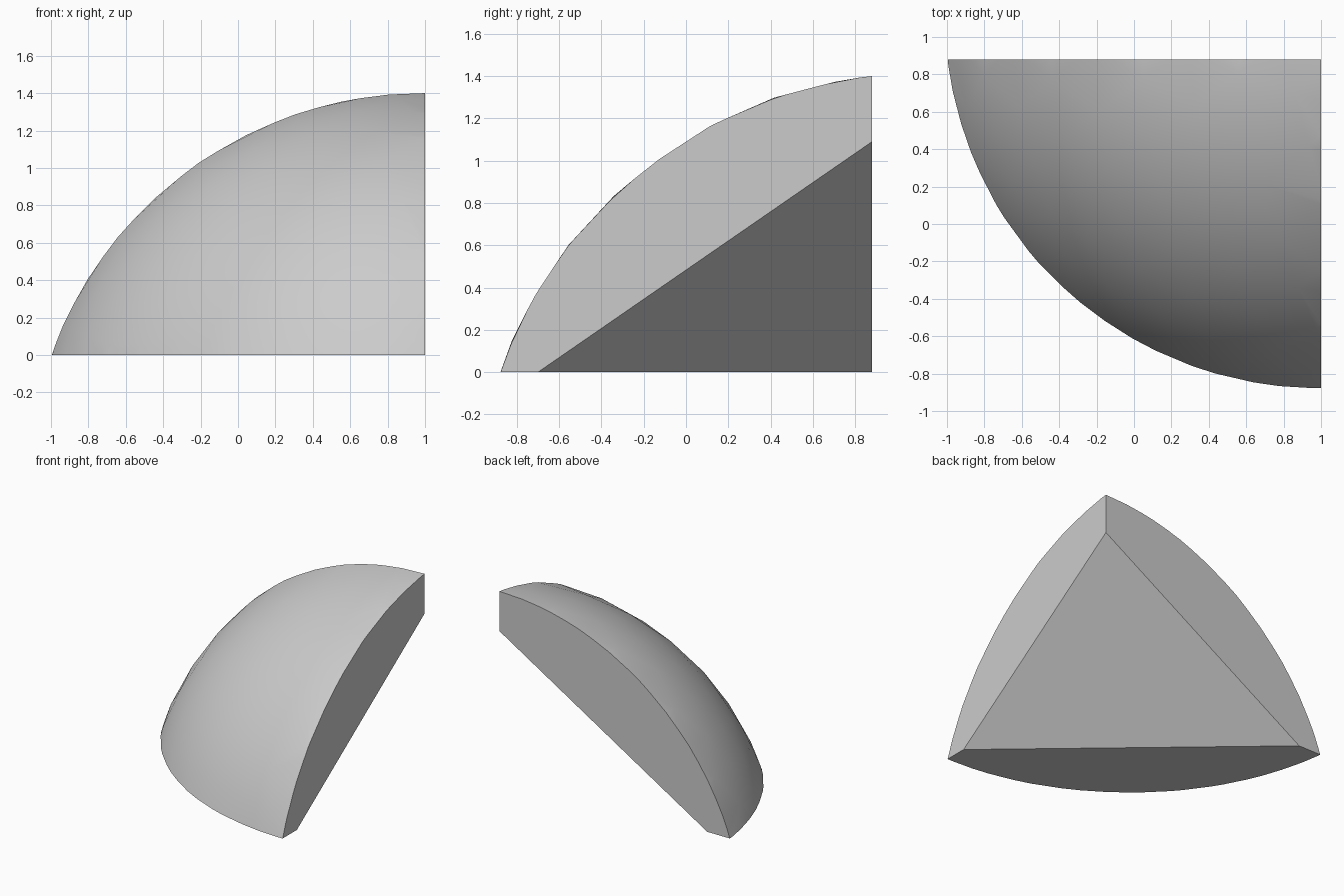
import bpy
import bmesh
from mathutils import Matrix, Vector

# Remove the default cube
cube = bpy.data.objects.get("Cube")
if cube:
    bpy.data.objects.remove(cube, do_unlink=True)

CENTRE = Vector((0.99, 1.12, -0.70))
RADII = (2.128, 2.124, 2.118)
CORNER = Vector((1.0, 0.88, 0.0))
# Distances from the corner at which the sloping back meets each edge
CUT_X, CUT_Y, CUT_Z = 1.80, 1.58, 1.09


def slice_off(bm, point, normal):
    """Remove everything on the normal's side and cap the flat cut."""
    cut = bmesh.ops.bisect_plane(
        bm, geom=bm.verts[:] + bm.edges[:] + bm.faces[:], dist=1e-5,
        plane_co=point, plane_no=normal, clear_outer=True)
    rim = [e for e in cut["geom_cut"]
           if isinstance(e, bmesh.types.BMEdge) and e.is_boundary]
    bmesh.ops.edgenet_fill(bm, edges=rim)


# Domed outer surface
bm = bmesh.new()
bmesh.ops.create_icosphere(
    bm, subdivisions=4, radius=1.0,
    matrix=Matrix.Translation(CENTRE) @ Matrix.Diagonal((*RADII, 1.0)))

# Three square sides, then the sloping back
for side in ((1, 0, 0), (0, 1, 0), (0, 0, -1)):
    slice_off(bm, CORNER, Vector(side))
slice_off(bm, CORNER - Vector((CUT_X, 0, 0)),
          Vector((1 / CUT_X, 1 / CUT_Y, -1 / CUT_Z)).normalized())
bmesh.ops.recalc_face_normals(bm, faces=bm.faces[:])

mesh = bpy.data.meshes.new("dome_segment")
bm.to_mesh(mesh)
bm.free()
segment = bpy.data.objects.new("dome_segment", mesh)
bpy.context.collection.objects.link(segment)

# Smooth dome with sharp rims
bpy.ops.object.select_all(action="DESELECT")
segment.select_set(True)
bpy.context.view_layer.objects.active = segment
bpy.ops.object.shade_smooth_by_angle()
